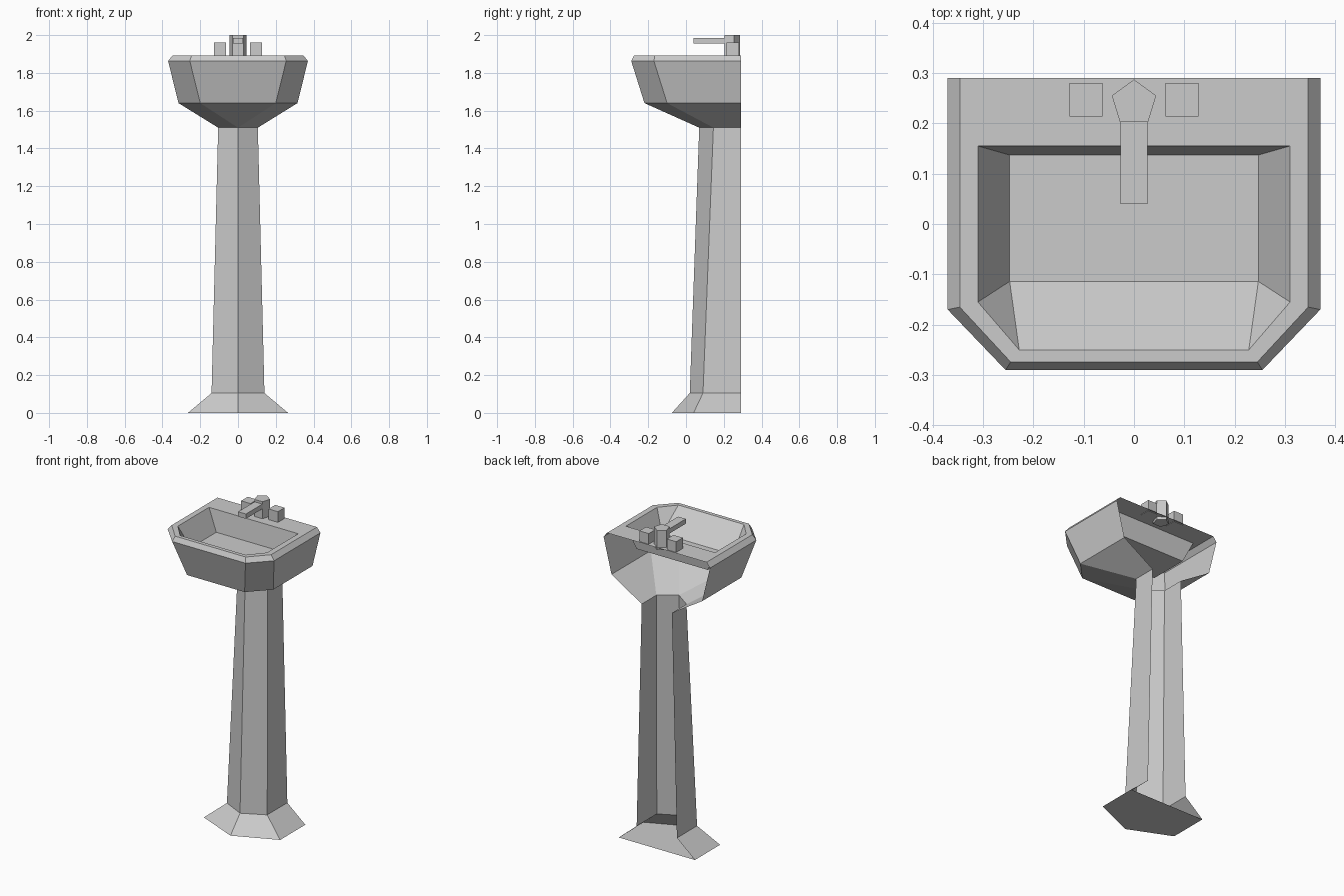
import bpy, bmesh

if "Cube" in bpy.data.objects:
    bpy.data.objects.remove(bpy.data.objects["Cube"])

BACK = 0.29


def ring(z, side_x, side_y, front_x, front_y, back_y=BACK):
    """Open six-point outline, from back left round the front to back right."""
    half = [(side_x, back_y), (side_x, side_y), (front_x, front_y)]
    return [(-x, y, z) for x, y in half] + [(x, y, z) for x, y in reversed(half)]


def loft(name, rings, closed=False, cap_last=False, cap_first=False, recalc=True):
    bm = bmesh.new()
    rows = [[bm.verts.new(p) for p in r] for r in rings]
    n = len(rows[0])
    for a, b in zip(rows, rows[1:]):
        for i in range(n if closed else n - 1):
            j = (i + 1) % n
            bm.faces.new((a[i], b[i], b[j], a[j]))
    if cap_first:
        bm.faces.new(rows[0])
    if cap_last:
        bm.faces.new(rows[-1][::-1])
    bmesh.ops.remove_doubles(bm, verts=bm.verts[:], dist=0.0005)
    if recalc:
        bmesh.ops.recalc_face_normals(bm, faces=bm.faces[:])
    mesh = bpy.data.meshes.new(name)
    bm.to_mesh(mesh)
    bm.free()
    obj = bpy.data.objects.new(name, mesh)
    bpy.context.collection.objects.link(obj)
    return obj


def prism(name, outline, z0, z1):
    return loft(name, [[(x, y, z) for x, y in outline] for z in (z0, z1)],
                closed=True, cap_first=True, cap_last=True)


def box(name, x0, x1, y0, y1, z0, z1):
    return prism(name, [(x0, y0), (x1, y0), (x1, y1), (x0, y1)], z0, z1)


rim_top = ring(1.893, 0.346, -0.165, 0.245, -0.274)
neck = ring(1.51, 0.105, 0.145, 0, 0.07)

# Basin outside, open at the wall side
loft("basin_shell", [rim_top,
                     ring(1.863, 0.37, -0.17, 0.255, -0.29),
                     ring(1.64, 0.315, -0.10, 0.20, -0.22),
                     neck], recalc=False)

# Flat rim and sunken bowl; front corners of the floor merge into triangles
loft("rim_and_bowl", [ring(1.76, 0.247, -0.114, 0.247, -0.114, 0.137),
                      ring(1.893, 0.31, -0.155, 0.228, -0.25, 0.155),
                      rim_top], closed=True, cap_first=True)

# Hollow pedestal with flared foot, open at the wall side, closed underneath
loft("pedestal", [neck,
                  ring(0.105, 0.14, 0.09, 0, 0.02),
                  ring(0, 0.265, 0.04, 0, -0.075)], cap_last=True, recalc=False)

# Tap body, spout and handles
prism("tap_body", [(0, 0.287), (-0.044, 0.255), (-0.028, 0.203),
                   (0.028, 0.203), (0.044, 0.255)], 1.875, 2.0)
box("tap_spout", -0.027, 0.027, 0.04, 0.21, 1.955, 1.985)
for side, s in (("left", -1), ("right", 1)):
    box(f"tap_handle_{side}", *sorted((s * 0.063, s * 0.128)), 0.214, 0.28, 1.89, 1.96)
